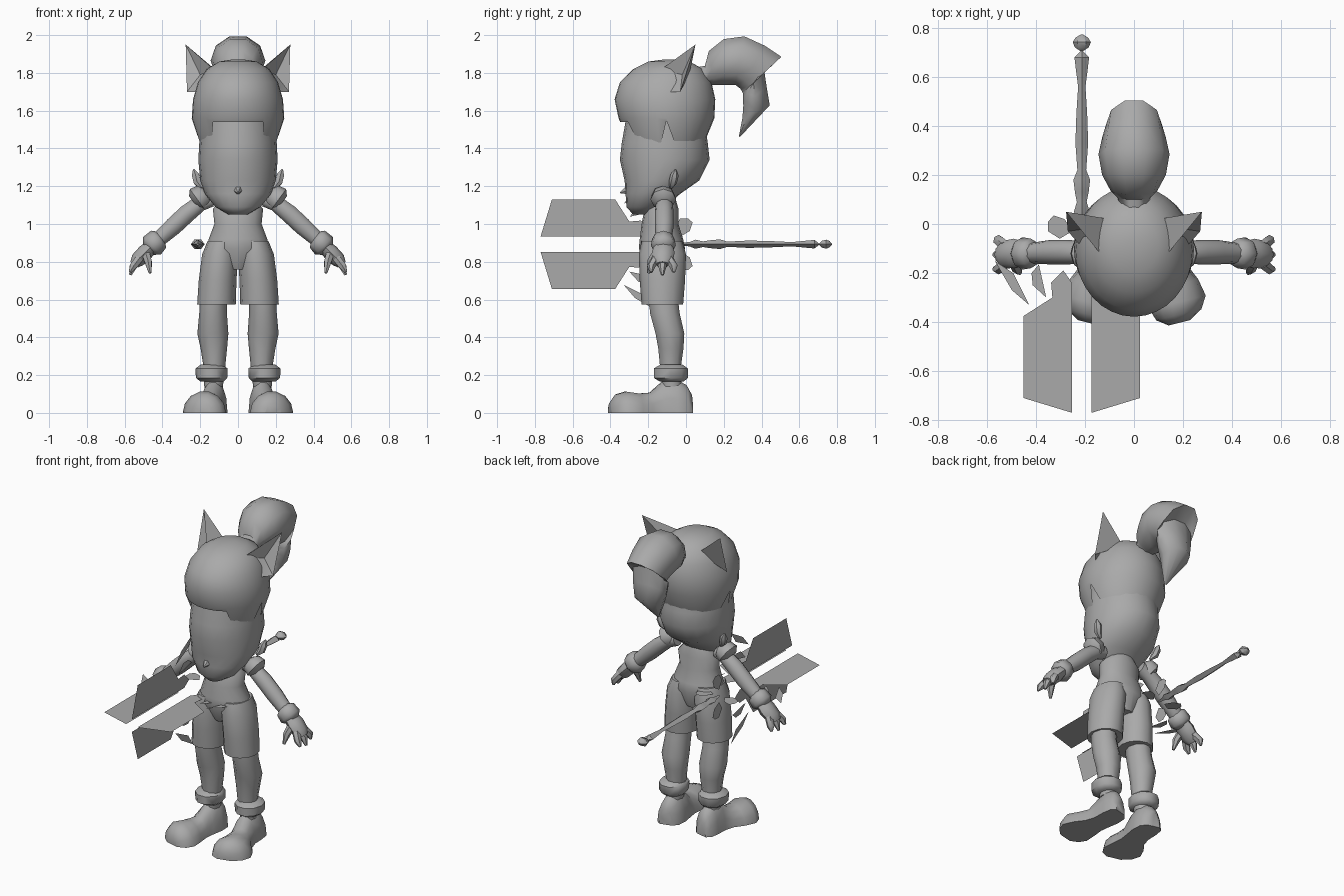
import bpy, bmesh, math
from mathutils import Vector as V, Matrix

cube = bpy.data.objects.get("Cube")
if cube:
    bpy.data.objects.remove(cube)

grey = bpy.data.materials.new("plain grey")
grey.use_nodes = True
COLOUR = (0.4, 0.4, 0.4, 1)
grey.diffuse_color = COLOUR
for node in grey.node_tree.nodes:
    if node.type == 'BSDF_PRINCIPLED':
        node.inputs["Base Color"].default_value = COLOUR


def finish(name, bm, mirror=False, angle=50):
    """Turn a bmesh into a shaded object, mirrored across x if asked."""
    bmesh.ops.recalc_face_normals(bm, faces=bm.faces)
    me = bpy.data.meshes.new(name)
    bm.to_mesh(me)
    bm.free()
    me.materials.append(grey)
    me.shade_smooth()
    me.set_sharp_from_angle(angle=math.radians(angle))
    ob = bpy.data.objects.new(name, me)
    bpy.context.scene.collection.objects.link(ob)
    if mirror:
        mod = ob.modifiers.new("mirror", 'MIRROR')
        mod.use_mirror_merge = False
    return ob


def loft(rings, n=10, caps=(True, True)):
    """Skin rings given as (centre, half axis u, half axis v)."""
    bm = bmesh.new()
    rows = []
    for c, u, v in rings:
        turn = [2 * math.pi * i / n for i in range(n)]
        rows.append([bm.verts.new(V(c) + V(u) * math.cos(a) + V(v) * math.sin(a)) for a in turn])
    for a, b in zip(rows, rows[1:]):
        for i in range(n):
            j = (i + 1) % n
            bm.faces.new((a[i], a[j], b[j], b[i]))
    for row, cap in zip((rows[0], rows[-1]), caps):
        if cap:
            bm.faces.new(row)
    return bm, rows


def upright(x, z, front, back, rx):
    """Horizontal ring between a front and a back depth."""
    return (x, (front + back) / 2, z), (rx, 0, 0), (0, (back - front) / 2, 0)


def limb(name, path, n=8, squash=1.0, mirror=True):
    """Tube through (x, y, z, radius) points; squash scales it along y."""
    pts = [V(p[:3]) for p in path]
    rings = []
    for i, p in enumerate(path):
        d = (pts[min(i + 1, len(pts) - 1)] - pts[max(i - 1, 0)]).normalized()
        side = V((0, 1, 0))
        if abs(d.y) > 0.8:
            side = V((1, 0, 0))
        side = (side - d * side.dot(d)).normalized()
        rings.append((pts[i], side * p[3] * squash, d.cross(side) * p[3]))
    return finish(name, loft(rings, n)[0], mirror)


# Head below the hair
face = [(1.05, -.28, -.17, .05), (1.09, -.315, -.11, .12), (1.16, -.32, -.03, .175),
        (1.23, -.325, .07, .2), (1.34, -.35, .125, .21), (1.43, -.34, .115, .205),
        (1.6, -.31, .09, .19)]
finish("head", loft([upright(0, *r) for r in face], 20)[0])
limb("nose", [(0, -.29, 1.19, .03), (0, -.32, 1.175, .02), (0, -.348, 1.165, .004)], 6, mirror=False)
limb("small_ear", [(.19, -.08, 1.19, .008), (.215, -.07, 1.22, .022),
                   (.225, -.06, 1.26, .022), (.235, -.055, 1.29, .004)], 6)

# Hair cap with a fringe, sideburns and notches along its lower edge
hair = [(1.872, -.11, -.05, .025), (1.86, -.2, .02, .1), (1.82, -.28, .09, .165),
        (1.75, -.35, .135, .212), (1.66, -.378, .155, .238), (1.56, -.357, .15, .245),
        (1.40, -.29, .085, .195)]
bm, rows = loft([upright(0, *r) for r in hair], 32, (True, False))
for upper, v in zip(rows[-2], rows[-1]):
    x, y = abs(upper.co.x), upper.co.y
    if x < .15 and y < -.2:
        drop = .12
    elif x > .244:
        drop = .08
    elif y < -.1:
        drop = 1.0 if y < -.15 else .8
    else:
        drop = .75
    v.co = upper.co.lerp(v.co, drop)
finish("hair_cap", bm)

# Pointed ears with a hollow front
bm = bmesh.new()
tip, inner, outer, rear, hollow, foot_pt = [bm.verts.new(p) for p in (
    (.277, .05, 1.95), (.13, -.13, 1.82), (.27, -.03, 1.7),
    (.1, .02, 1.8), (.2, -.02, 1.79), (.19, -.12, 1.7))]
for f in ((tip, inner, hollow), (tip, hollow, outer), (tip, rear, inner), (tip, outer, rear),
          (inner, foot_pt, hollow), (hollow, foot_pt, outer)):
    bm.faces.new(f)
finish("pointed_ear", bm, True, 30)

# Ponytail: (top y, top z, under y, under z, half width)
tail = [(.04, 1.83, .07, 1.71, .06), (.1, 1.84, .11, 1.74, .065), (.12, 1.92, .15, 1.73, .095),
        (.2, 1.985, .2, 1.73, .13), (.31, 2.0, .26, 1.73, .145), (.42, 1.95, .285, 1.71, .13),
        (.51, 1.89, .295, 1.69, .115), (.415, 1.83, .3, 1.66, .125),
        (.43, 1.73, .3, 1.62, .115), (.447, 1.63, .295, 1.56, .09), (.285, 1.46, .28, 1.465, .008)]
rings = [((0, (a + c) / 2, (b + d) / 2), (w, 0, 0), (0, (a - c) / 2, (b - d) / 2))
         for a, b, c, d, w in tail]
finish("ponytail", loft(rings, 10)[0])

# Torso tapering into the crotch
torso = [(1.15, -.18, -.06, .07), (1.08, -.22, -.04, .133), (1.0, -.235, -.04, .125),
         (.92, -.245, -.015, .155), (.87, -.25, -.005, .165), (.76, -.2, -.04, .06)]
finish("torso", loft([upright(0, *r) for r in torso], 16)[0])

# Shorts, one leg mirrored
bm, rows = loft([upright(*r) for r in (
    (.083, .91, -.235, -.02, .078), (.095, .84, -.25, 0, .095), (.108, .7, -.245, -.005, .1),
    (.114, .575, -.235, -.015, .102))], 12)
finish("shorts_leg", bm, True)

# Bare legs and ankle cuffs
leg = [(.13, .62, -.2, -.04, .07), (.132, .53, -.195, -.03, .073), (.133, .42, -.165, -.005, .082),
       (.128, .34, -.15, -.01, .07), (.125, .24, -.14, -.025, .057), (.13, .14, -.13, -.02, .05)]
finish("leg", loft([upright(.0 + r[0], *r[1:]) for r in leg], 10)[0], True)
cuff = [(.138, .165, -.14, -.01, .06), (.14, .185, -.175, .015, .083), (.14, .235, -.175, .015, .085),
        (.138, .255, -.14, -.015, .06)]
finish("ankle_cuff", loft([upright(*r) for r in cuff], 10)[0], True)

# Shoes: (x, y, half width, height), flattened on the ground
shoe = [(.125, .028, .04, .1), (.125, 0, .068, .15), (.128, -.06, .075, .185),
        (.135, -.13, .07, .165), (.148, -.19, .075, .11), (.165, -.25, .1, .105),
        (.178, -.32, .118, .115), (.183, -.37, .095, .1), (.185, -.403, .045, .055)]
along = V((.25, -1, 0)).normalized()
side = V((-along.y, along.x, 0))
bm, rows = loft([((x, y, .0), side * w, (0, 0, h)) for x, y, w, h in shoe], 14)
for v in bm.verts:
    v.co.z = max(v.co.z, 0)
finish("shoe", bm, True)

# Arms with shoulder and wrist cuffs
limb("arm", [(.14, -.115, 1.13, .04), (.2, -.115, 1.11, .045), (.27, -.115, 1.055, .05),
             (.34, -.115, .99, .05), (.44, -.12, .9, .04)], 10)
limb("shoulder_cuff", [(.165, -.12, 1.17, .03), (.18, -.12, 1.155, .06),
                       (.215, -.12, 1.13, .068), (.235, -.12, 1.115, .04)], 8)
limb("wrist_cuff", [(.405, -.12, .93, .035), (.42, -.12, .92, .06),
                    (.455, -.12, .885, .066), (.475, -.12, .865, .04)], 8)

# Hands with splayed fingers and a thumb
limb("palm", [(.45, -.12, .89, .035), (.49, -.12, .85, .043), (.53, -.125, .81, .04),
              (.55, -.125, .785, .025)], 8, 1.4)
for i, (y, x, z) in enumerate(((-.185, .572, .745), (-.125, .57, .73), (-.065, .56, .745))):
    limb("finger_%d" % (i + 1), [(.525, -.125 + (y + .125) * .6, .815, .024),
                                 (.555, y, .775, .022), (x, y, z, .008)], 6)
limb("thumb", [(.49, -.15, .85, .025), (.475, -.185, .8, .022), (.465, -.2, .74, .008)], 6)

# Staff beside the right hip, four sided
AXIS = V((-.213, 0, .893))
shaft = [(-.03, .008), (.02, .016), (.05, .032), (.09, .02), (.13, .028), (.18, .034), (.22, .018),
         (.33, .026), (.45, .022), (.56, .015), (.63, .024), (.68, .03), (.698, .012), (.705, .004)]
knob = [(.705, .005), (.72, .028), (.742, .037), (.76, .026), (.772, .006)]
for name, profile in (("staff_shaft", shaft), ("staff_knob", knob)):
    rings = [(AXIS + V((0, y, 0)), (r, 0, 0), (0, 0, r * .75)) for y, r in profile]
    finish(name, loft(rings, 4 if profile is shaft else 6)[0], angle=35)

# Flat blades, spikes and petals, repeated four times round the staff: (radius, y)
fins = {
    "blade": ((.04, -.77), (.237, -.71), (.237, -.375), (.12, -.3), (.125, -.24), (.075, -.19), (.04, -.24)),
    "petal": ((.04, -.03), (.09, -.06), (.137, -.03), (.137, .01), (.115, .035), (.07, .02)),
    "short_spike": ((.145, -.3), (.2, -.25), (.205, -.2), (.175, -.165)),
    "long_spike": ((.215, -.33), (.285, -.27), (.355, -.15), (.28, -.2)),
}
for name, outline in fins.items():
    bm = bmesh.new()
    for k in range(4):
        turn = Matrix.Rotation(k * math.pi / 2, 3, 'Y')
        bm.faces.new([bm.verts.new(AXIS + turn @ V((r, y, 0))) for r, y in outline])
    finish("staff_" + name, bm)
